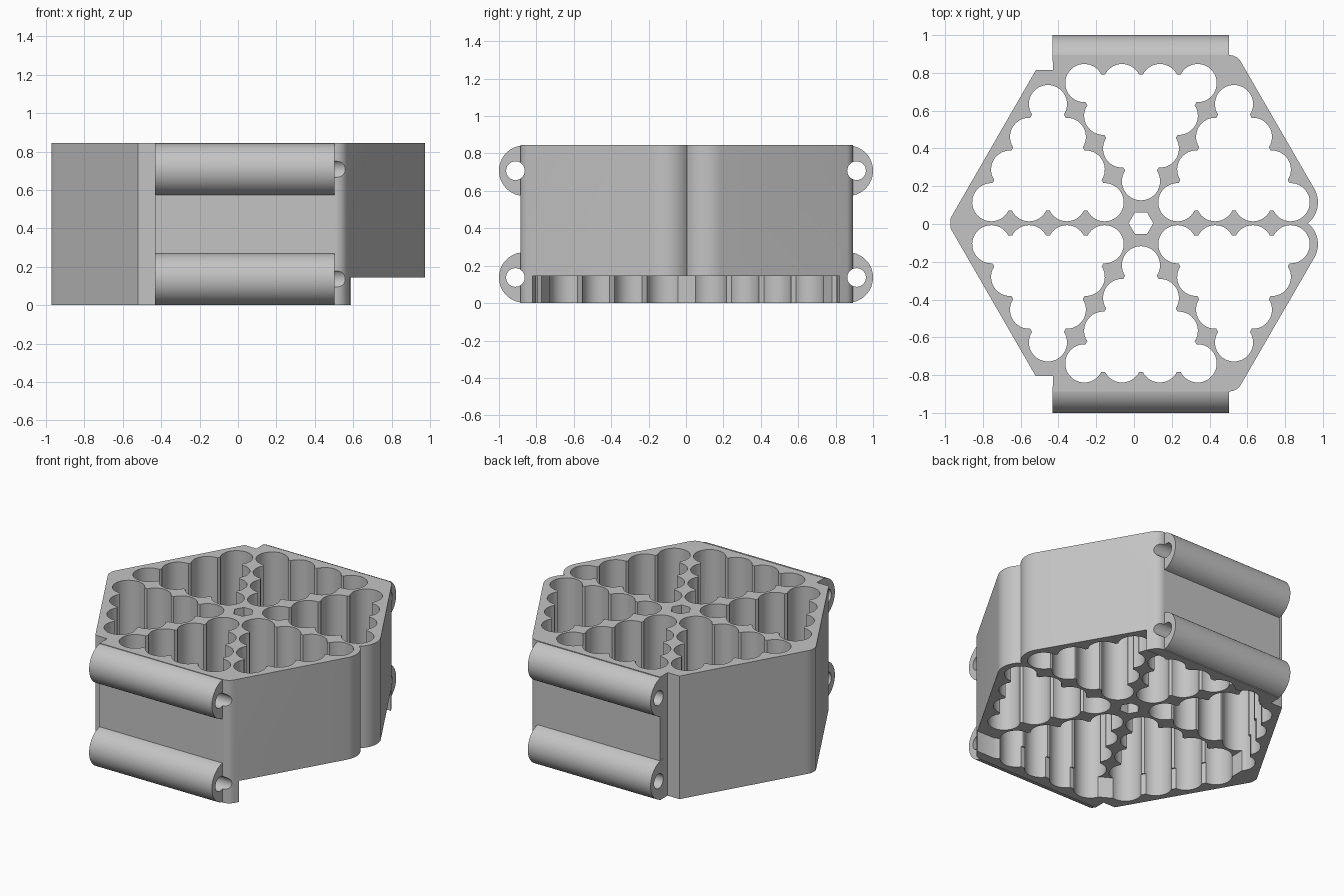
import bpy, bmesh, math
from mathutils import Vector, Matrix

cube = bpy.data.objects.get("Cube")
if cube:
    bpy.data.objects.remove(cube)

HEIGHT, RECESS = 0.845, 0.145
CENTRE = Vector((0.037, 0.004))
PITCH, CELL_R, FLAT = 0.2, 0.101, 0.045
ROW = 0.742  # distance from the centre to the outer row of cells

grey = bpy.data.materials.new("plain_grey")
grey.use_nodes = True
grey.diffuse_color = (0.55, 0.55, 0.55, 1)
grey.node_tree.nodes["Principled BSDF"].inputs["Base Color"].default_value = grey.diffuse_color


def arc(centre, radius, start, end, steps):
    """Points along an arc, angles in degrees."""
    pts = []
    for i in range(steps + 1):
        a = math.radians(start + (end - start) * i / steps)
        pts.append(Vector((centre[0] + radius * math.cos(a), centre[1] + radius * math.sin(a))))
    return pts


def prisms(name, profiles, lo, hi, along_x=False):
    """One object made of extruded closed profiles, along z or along x."""
    bm = bmesh.new()
    for profile in profiles:
        place = (lambda p, w: (w, p[0], p[1])) if along_x else (lambda p, w: (p[0], p[1], w))
        face = bm.faces.new([bm.verts.new(place(p, lo)) for p in profile])
        moved = bmesh.ops.extrude_face_region(bm, geom=[face])["geom"]
        shift = Vector(place((0, 0), hi - lo))
        bmesh.ops.translate(bm, vec=shift, verts=[g for g in moved if isinstance(g, bmesh.types.BMVert)])
    bmesh.ops.recalc_face_normals(bm, faces=bm.faces)
    mesh = bpy.data.meshes.new(name)
    bm.to_mesh(mesh)
    bm.free()
    mesh.materials.append(grey)
    obj = bpy.data.objects.new(name, mesh)
    bpy.context.collection.objects.link(obj)
    return obj


def turned(points, degrees):
    rot = Matrix.Rotation(math.radians(degrees), 2)
    return [CENTRE + rot @ p for p in points]


def wedge_profile():
    """Scalloped outline around a triangle of ten round cells, apex down."""
    half = math.degrees(math.acos(FLAT / CELL_R))
    rise = PITCH * math.sqrt(3) / 2
    corners = [Vector((0, ROW - 3 * rise)), Vector((1.5 * PITCH, ROW)), Vector((-1.5 * PITCH, ROW))]
    pts = []
    for side in range(3):
        a, b = corners[side], corners[(side + 1) % 3]
        normal = 60 + 120 * side - 90
        for k in range(3):
            start = normal - half - (120 if k == 0 else 0)
            pts += arc(a.lerp(b, k / 3), CELL_R, start, normal + half, 28 if k == 0 else 14)
    return pts


# Hexagonal housing outline, upper half then mirrored
half_outline = arc((0.833, 0.111), 0.141, -51, 30, 12)
half_outline += arc((0.505, 0.82), 0.07, 30, 90, 8)
half_outline += [Vector(p) for p in ((-0.43, 0.89), (-0.43, 0.81), (-0.52, 0.81),
                                     (-0.955, 0.055), (-0.972, 0.025))]
mirrored = [Vector((p.x, -p.y)) for p in reversed(half_outline)]
outline = [p + Vector((0, CENTRE.y)) for p in half_outline + mirrored]
housing = prisms("cell_housing", [outline], 0, HEIGHT)

# Bottom recess, open through the right wall
rim = [Vector((1.2, -0.82)), Vector((1.2, 0.82)), Vector((0.45, 0.82))]
for k in range(4):
    rim += turned([Vector((0.36, ROW + 0.055)), Vector((-0.36, ROW + 0.055))], 60 * k)
rim.append(Vector((0.45, -0.82)))
recess = prisms("bottom_recess", [rim], -0.1, RECESS)

# Hinge barrels on front and back, with their pin holes
barrels, pins = [], []
for z in (0.137, HEIGHT - 0.137):
    barrel = arc((0.865, z), 0.135, -86, 86, 32)
    barrel += [Vector((0.86, barrel[-1].y)), Vector((0.86, barrel[0].y))]
    pin = arc((0.912, z), 0.05, 0, 345, 23)
    for side in (1, -1):
        barrels.append([(side * p.x, p.y) for p in barrel])
        pins.append([(side * p.x, p.y) for p in pin])
hinge_barrels = prisms("hinge_barrels", barrels, -0.431, 0.502, True)
pin_holes = prisms("pin_holes", pins, -0.6, 0.7, True)

# Six wedge wells and the hexagonal centre hole
wedge = wedge_profile()
wells = prisms("wells", [turned(wedge, 60 * k) for k in range(6)], -0.1, 1)
centre_hole = prisms("centre_hole", [arc(CENTRE, 0.065, 0, 300, 5)], -0.1, 1)

# Combine into one solid
steps = [(recess, "DIFFERENCE"), (hinge_barrels, "UNION"), (pin_holes, "DIFFERENCE"),
         (wells, "DIFFERENCE"), (centre_hole, "DIFFERENCE")]
for tool, operation in steps:
    mod = housing.modifiers.new(tool.name, "BOOLEAN")
    mod.operation, mod.object, mod.solver = operation, tool, "EXACT"
    tool.hide_render = True
evaluated = housing.evaluated_get(bpy.context.evaluated_depsgraph_get())
solid = bpy.data.meshes.new_from_object(evaluated)
housing.modifiers.clear()
housing.data = solid
for tool, _ in steps:
    bpy.data.objects.remove(tool)

# Smooth the round walls, keep the edges sharp
bpy.ops.object.select_all(action="DESELECT")
housing.select_set(True)
bpy.context.view_layer.objects.active = housing
bpy.ops.object.shade_smooth_by_angle(angle=math.radians(30))
